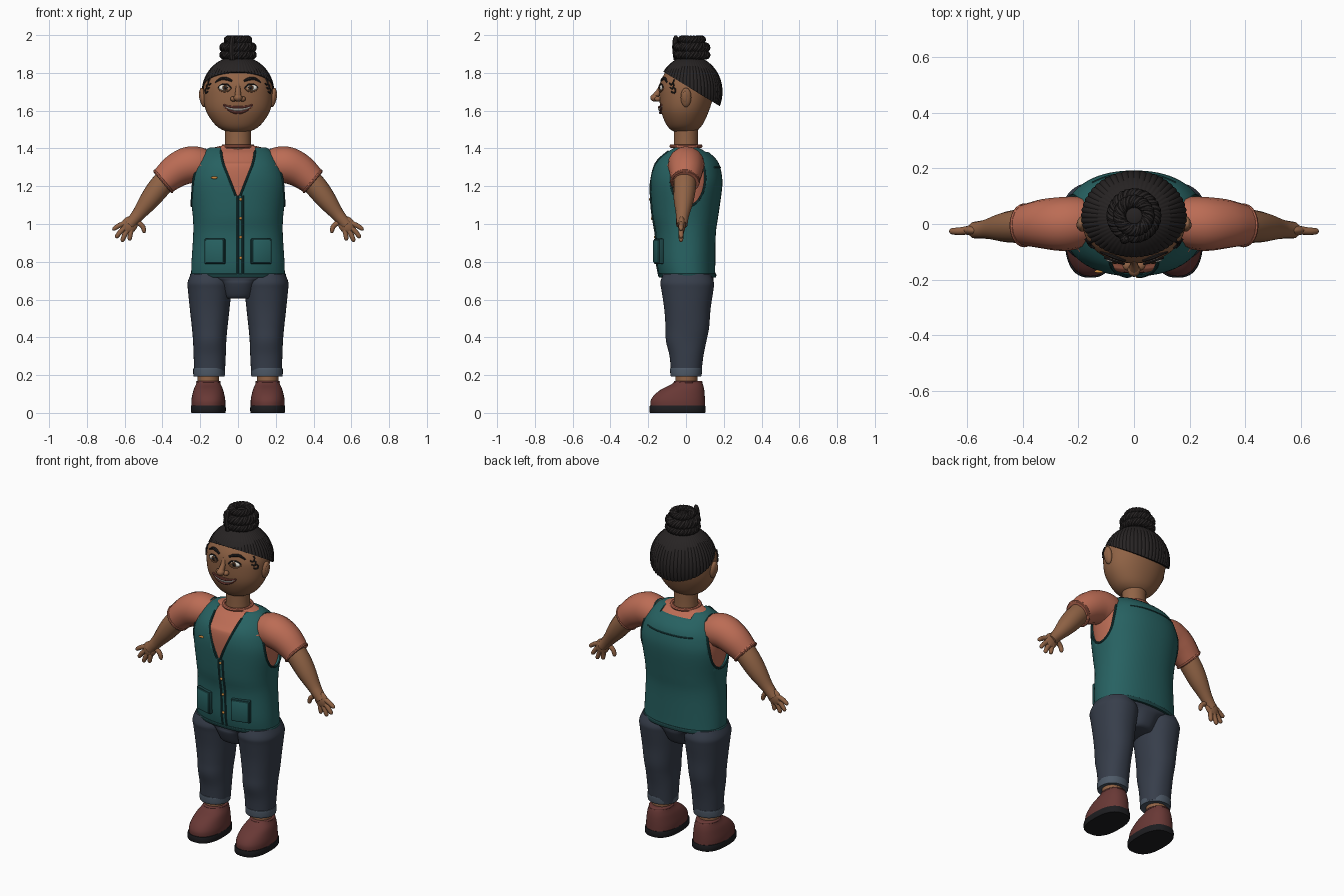
import bpy, bmesh
from math import sin, cos, pi, copysign
from mathutils import Vector, Matrix
from mathutils.bvhtree import BVHTree

if "Cube" in bpy.data.objects:
    bpy.data.objects.remove(bpy.data.objects["Cube"])


def material(name, *rgb):
    m = bpy.data.materials.new(name)
    m.diffuse_color = (*rgb, 1)
    m.use_nodes = True
    m.node_tree.nodes["Principled BSDF"].inputs["Base Color"].default_value = m.diffuse_color
    return m


SKIN = material("skin", .28, .125, .06)
HAIR = material("hair", .02, .017, .017)
TEAL = material("teal cloth", .02, .12, .12)
DTEAL = material("dark teal trim", .012, .06, .062)
CORAL = material("coral cloth", .5, .15, .09)
DENIM = material("denim", .038, .048, .07)
CUFF = material("denim cuff", .075, .1, .135)
SHOE = material("shoe leather", .14, .04, .036)
SOLE = material("sole rubber", .012, .012, .014)
BRASS = material("brass", .6, .25, .05)
WHITE = material("white", .85, .82, .75)
IRIS = material("iris", .08, .035, .015)
LIP = material("lip", .22, .06, .045)


def smooth(o, mat):
    o.data.materials.append(mat)
    bpy.ops.object.select_all(action='DESELECT')
    o.select_set(True)
    bpy.context.view_layer.objects.active = o
    bpy.ops.object.shade_smooth_by_angle(angle=.7)
    return o


def finish(name, bm, mat):
    bmesh.ops.recalc_face_normals(bm, faces=bm.faces)
    me = bpy.data.meshes.new(name)
    bm.to_mesh(me)
    bm.free()
    o = bpy.data.objects.new(name, me)
    bpy.context.collection.objects.link(o)
    return smooth(o, mat)


def spline(keys, k):
    """Catmull-Rom through tuples of any length."""
    P = [keys[0], *keys, keys[-1]]
    out = []
    for a, b, c, d in zip(P, P[1:], P[2:], P[3:]):
        for i in range(k):
            t = i / k
            out.append([.5 * (2*q + (r-p)*t + (2*p-5*q+4*r-s)*t*t + (3*q-p-3*r+s)*t**3)
                        for p, q, r, s in zip(a, b, c, d)])
    return out + [list(keys[-1])]


def loft(name, keys, mat, cx=0, p=2, n=48, k=4):
    """Stack of superellipse rings; key = (z, half width, front y, back y)."""
    bm, rings = bmesh.new(), []
    f = lambda v: copysign(abs(v) ** (2 / p), v)
    for z, rx, y0, y1 in spline(keys, k):
        rings.append([bm.verts.new((cx + rx * f(cos(2*pi*i/n)),
                                    (y0+y1)/2 + (y1-y0)/2 * f(sin(2*pi*i/n)), z)) for i in range(n)])
    for a, b in zip(rings, rings[1:]):
        for i in range(n):
            bm.faces.new((a[i], a[(i+1) % n], b[(i+1) % n], b[i]))
    bm.faces.new(rings[0])
    bm.faces.new(rings[-1])
    return finish(name, bm, mat)


def tube(name, pts, mat, k=4, r=None, cyclic=False, res=2):
    """Round tube; points (x, y, z, radius), or (x, y, z) with r."""
    pts = [(*q, r) if r else q for q in pts]
    pts = pts if cyclic else spline(pts, k)
    cu = bpy.data.curves.new(name, 'CURVE')
    cu.dimensions, cu.bevel_depth, cu.bevel_resolution, cu.use_fill_caps = '3D', 1, res, True
    sp = cu.splines.new('POLY')
    sp.points.add(len(pts) - 1)
    for q, v in zip(sp.points, pts):
        q.co, q.radius = (*v[:3], 1), v[3]
    sp.use_cyclic_u = cyclic
    o = bpy.data.objects.new(name, cu)
    bpy.context.collection.objects.link(o)
    bpy.ops.object.select_all(action='DESELECT')
    o.select_set(True)
    bpy.context.view_layer.objects.active = o
    bpy.ops.object.convert(target='MESH')
    return smooth(bpy.context.view_layer.objects.active, mat)


def ring(name, c, axis, r, minor, mat, n=40):
    q = Vector((0, 0, 1)).rotation_difference(Vector(axis))
    tube(name, [Vector(c) + q @ Vector((r*cos(2*pi*i/n), r*sin(2*pi*i/n), 0)) for i in range(n)],
         mat, r=minor, cyclic=True)


def ball(name, c, size, mat, rot=0):
    bm = bmesh.new()
    M = Matrix.Translation(c) @ Matrix.Rotation(rot, 4, 'Y') @ Matrix.Diagonal((*size, 1))
    bmesh.ops.create_uvsphere(bm, u_segments=24, v_segments=14, radius=1, matrix=M)
    return finish(name, bm, mat)


def slab(name, c, size, mat, rot=0, bevel=.006):
    bm = bmesh.new()
    M = Matrix.Translation(c) @ Matrix.Rotation(rot, 4, 'Z') @ Matrix.Diagonal((*size, 1))
    bmesh.ops.create_cube(bm, size=1, matrix=M)
    if bevel:
        bmesh.ops.bevel(bm, geom=bm.edges[:], offset=bevel, segments=2, affect='EDGES', profile=.5)
    return finish(name, bm, mat)


def prism(name, outline, shift):
    bm = bmesh.new()
    f = bm.faces.new([bm.verts.new(v) for v in outline])
    e = bmesh.ops.extrude_face_region(bm, geom=[f])['geom']
    bmesh.ops.translate(bm, vec=shift, verts=[v for v in e if isinstance(v, bmesh.types.BMVert)])
    return finish(name, bm, DTEAL)


def caster(o):
    tree = BVHTree.FromPolygons([v.co.copy() for v in o.data.vertices],
                                [p.vertices[:] for p in o.data.polygons])
    def hit(p, d, off=0):
        d = Vector(d)
        h = tree.ray_cast(Vector(p) - d * 2, d)[0]
        return (h if h else Vector(p)) - d * off
    return hit


# torso: shirt inside, vest outside with neck and armholes cut away
body = [(.72, .248, -.14, .155), (.8, .246, -.155, .155), (.95, .237, -.16, .158), (1.05, .24, -.178, .172),
        (1.2, .257, -.188, .192), (1.28, .243, -.181, .186), (1.335, .217, -.158, .166),
        (1.38, .185, -.11, .12), (1.405, .15, -.07, .08)]
e = .011
loft("shirt", [(z - (.004 if z > 1.3 else -.03), w-e, a+e, b-e) for z, w, a, b in body]
     + [(1.415, .085, -.075, .075)], CORAL, p=2.25, n=64)
vest = loft("vest", body, TEAL, p=2.25, n=64)
hit = caster(vest)
vee = [(.092, 1.5), (.09, 1.385), (.078, 1.32), (.035, 1.21), (.012, 1.15)]
cutters = [prism("neck_cutter", [(x, -.5, z) for x, z in vee] + [(-x, -.5, z) for x, z in vee[::-1]], (0, .53, 0)),
           slab("back_neck_cutter", (0, .2, 1.43), (.2, .45, .1), DTEAL, bevel=0)]
hole = lambda i, n: (.01 + .092 * cos(2*pi*i/n), 1.245 + .15 * sin(2*pi*i/n))
for s in (1, -1):
    cutters.append(prism("armhole_cutter", [(s*.17, *hole(i, 40)) for i in range(40)], (s*.3, 0, 0)))
for c in cutters:
    c.hide_render = True
    m = vest.modifiers.new("cut", 'BOOLEAN')
    m.object, m.operation, m.solver = c, 'DIFFERENCE', 'EXACT'
    bpy.context.view_layer.objects.active = vest
    bpy.ops.object.modifier_apply(modifier=m.name)
    bpy.data.objects.remove(c)
loft("vest_hem", [(.716, .25, -.143, .158), (.722, .253, -.146, .16), (.734, .253, -.149, .16), (.738, .249, -.147, .157)],
     DTEAL, p=2.25, n=64)
tube("back_yoke_seam", [hit((x/20, 0, 1.3), (0, -1, 0), .0) for x in range(-3, 4)], DTEAL, r=.004)

# vest trims, placket, pockets
for s in (1, -1):
    tube("neck_trim", [hit((s*x, 0, z), (0, 1, 0)) for x, z in vee[1:]], DTEAL, r=.006)
    tube("armhole_trim", [hit((0, *hole(i, 48)), (-s, 0, 0)) if hole(i, 48)[1] < 1.36 else
                          Vector((s*.175, *hole(i, 48))) for i in range(48)], DTEAL, r=.006, cyclic=True)
    tube("placket_edge", [hit((.012 + s*.013, 0, z/100), (0, 1, 0)) for z in range(73, 117, 7)], DTEAL, r=.006)
    y = hit((s*.122, 0, .855), (0, 1, 0)).y
    slab("pocket_border", (s*.122, y-.003, .855), (.112, .026, .134), DTEAL, s*.26)
    slab("pocket", (s*.122, y-.008, .855), (.1, .028, .122), TEAL, s*.26)
for z in (1.13, 1.03, .93, .82):
    ball("button", hit((.014, 0, z), (0, 1, 0), .005), (.008, .006, .008), BRASS)
ball("pin", hit((-.125, 0, 1.245), (0, 1, 0), .003), (.018, .006, .007), BRASS)

# trousers, ankles, shoes
loft("hips", [(.605, .075, -.085, .09), (.62, .085, -.105, .11), (.68, .112, -.13, .14), (.70, .15, -.13, .145),
              (.715, .22, -.13, .145), (.75, .23, -.135, .145)], DENIM, p=2.4)
for s in (1, -1):
    loft("trouser_leg", [(.2, .08, -.078, .08), (.3, .085, -.087, .092), (.38, .088, -.106, .108), (.45, .094, -.108, .122),
                         (.55, .105, -.115, .13), (.65, .115, -.13, .145), (.69, .117, -.136, .148), (.735, .1, -.12, .13)],
         DENIM, s*.15, 2.2)
    loft("trouser_cuff", [(.194, .076, -.075, .075), (.197, .083, -.082, .082), (.233, .084, -.084, .085),
                          (.237, .079, -.08, .081)], CUFF, s*.153, 2.1)
    loft("ankle", [(.13, .055, -.055, .06), (.22, .058, -.055, .06)], SKIN, s*.157)
    loft("sole", [(0, .088, -.188, .098), (.004, .092, -.193, .103), (.034, .092, -.193, .103), (.038, .089, -.19, .1)],
         SOLE, s*.157, 2.5, k=2)
    loft("shoe", [(.036, .09, -.188, .1), (.065, .09, -.187, .1), (.095, .085, -.168, .099), (.125, .077, -.13, .096),
                  (.15, .066, -.08, .09), (.165, .061, -.06, .083)], SHOE, s*.157, 2.25)
    loft("shoe_collar", [(.157, .058, -.058, .08), (.16, .064, -.065, .088), (.167, .064, -.063, .086),
                         (.17, .057, -.056, .079)], SHOE, s*.157)

# arms and hands
for s in (1, -1):
    m = lambda pts: [(s*q[0], *q[1:]) for q in pts]
    tube("sleeve", m([(.16, .005, 1.29, .08), (.2, .005, 1.31, .093), (.26, 0, 1.312, .097), (.33, 0, 1.28, .089),
                      (.40, -.005, 1.222, .073)]), CORAL, k=6, res=6)
    ring("sleeve_cuff", (s*.395, -.005, 1.226), (s*.77, 0, -.64), .071, .008, CORAL)
    tube("forearm", m([(.36, -.005, 1.26, .06), (.42, -.008, 1.19, .06), (.47, -.012, 1.125, .053), (.52, -.017, 1.06, .038),
                       (.545, -.02, 1.03, .033), (.575, -.022, .995, .03)]), SKIN, k=6, res=5)
    ball("palm", (s*.575, -.023, .995), (.042, .02, .05), SKIN, -s*.65)
    for bx, bz, tx, tz in ((.595, 1.005, .665, .97), (.595, .985, .648, .927), (.583, .972, .616, .906),
                           (.565, .972, .575, .912), (.55, 1.02, .49, .955)):
        mid = ((bx+tx)/2 - (.012 if bx == .55 else 0), -.026, (bz+tz)/2 + .004)
        q = Vector((tx-bx, 0, tz-bz)).normalized() * .009
        tube("finger" if bx != .55 else "thumb",
             m([(bx, -.022, bz, .015), (*mid, .0135), (tx-q.x, -.026, tz-q.z, .011), (tx, -.026, tz, .003)]), SKIN, res=3)

# neck and collar
loft("neck", [(1.38, .07, -.066, .066), (1.45, .068, -.064, .064), (1.54, .07, -.064, .066)], SKIN)
ring("shirt_collar", (0, 0, 1.412), (0, 0, 1), .078, .01, CORAL)

# head and face
head = loft("head", [(1.486, .03, -.05, .035), (1.497, .08, -.078, .06), (1.53, .125, -.106, .09), (1.6, .17, -.133, .122),
                     (1.68, .184, -.141, .146), (1.75, .177, -.136, .155), (1.82, .136, -.098, .135),
                     (1.86, .08, -.055, .085), (1.87, .03, -.02, .04)], SKIN, p=2.1)
face = caster(head)
F = lambda x, z, off=0: face((x, 0, z), (0, 1, 0), off)
for s in (1, -1):
    ball("ear", (s*.186, .0, 1.67), (.018, .028, .052), SKIN, s*.15)
    ball("ear_fold", (s*.198, -.004, 1.672), (.008, .016, .032), SKIN, s*.15)
    ball("eye", F(s*.07, 1.722, -.004), (.032, .012, .017), WHITE)
    ball("iris", F(s*.068, 1.722, .006), (.014, .005, .014), IRIS)
    ball("pupil", F(s*.068, 1.722, .01), (.007, .003, .007), SOLE)
    lid = [(.036, 1.718), (.05, 1.735), (.07, 1.741), (.09, 1.736), (.105, 1.722)]
    tube("upper_eyelid", [F(s*x, z, .005) for x, z in lid], HAIR, r=.004)
    tube("lower_eyelid", [F(s*x, 1.72 - (z-1.72)*.9, .004) for x, z in lid], SKIN, r=.004)
    brow = [(.032, 1.757, .006), (.06, 1.768, .009), (.09, 1.768, .008), (.12, 1.75, .004)]
    tube("eyebrow", [(*F(s*x, z), r) for x, z, r in brow], HAIR)
    ball("nostril_wing", (s*.024, -.149, 1.662), (.017, .018, .014), SKIN)
    for i in range(3):
        x, z = .148 + i*.008, 1.765 - i*.022
        tube("temple_curl", [F(s*x, z), F(s*(x+.01), z-.012, .01), F(s*(x+.006), z-.028, .006),
                             F(s*(x-.004), z-.02, .006)], HAIR, r=.004)
tube("nose_bridge", [(0, -.128, 1.74, .012), (0, -.142, 1.705, .014), (0, -.165, 1.672, .018)], SKIN, res=4)
ball("nose_tip", (0, -.165, 1.668), (.023, .024, .02), SKIN)
grin = [(-.078, 1.628), (-.045, 1.616), (0, 1.612), (.045, 1.616), (.078, 1.628)]
tube("teeth", [(*F(x, z - .004, .002), .002 + .009*(1 - abs(x)/.08)) for x, z in grin], WHITE)
tube("upper_lip", [(*F(x, z + .005, .004), .003 + .006*(1 - abs(x)/.08)) for x, z in grin], LIP)
tube("lower_lip", [(*F(x, z - .022*(1 - (x/.078)**2), .004), .003 + .006*(1 - abs(x)/.08)) for x, z in grin], LIP)

# cornrowed hair cap, ridges run to the crown, rim cut on a slant
bm = bmesh.new()
bmesh.ops.create_uvsphere(bm, u_segments=208, v_segments=36, radius=1)
for i, v in enumerate(bm.verts):
    h = Vector((v.co.x, v.co.y)).length
    if h > .01:
        a = round(Vector((v.co.x, v.co.y)).angle_signed(Vector((1, 0))) / (2*pi/208))
        g = 1 + .022 * abs(sin(a * pi / 4))
    v.co = Vector((v.co.x*.188*g, v.co.y*.168*g + .022, v.co.z*.19 + 1.7)) if h > .01 else Vector((0, .022, 1.7 + v.co.z*.19))
bmesh.ops.bisect_plane(bm, geom=bm.verts[:] + bm.edges[:] + bm.faces[:], plane_co=(0, -.11, 1.80),
                       plane_no=(0, .61, 1), clear_inner=True)
bmesh.ops.holes_fill(bm, edges=[e for e in bm.edges if e.is_boundary], sides=0)
finish("hair_cap", bm, HAIR)

# braided bun: three rope rings, core and a loose end
ball("bun_core", (0, .03, 1.925), (.07, .07, .052), HAIR)
for z, R, r, turns in ((1.895, .074, .014, 9), (1.935, .07, .016, 8), (1.975, .052, .013, 7)):
    for j in range(3):
        pts = []
        for i in range(120):
            a = 2*pi*i/120
            t = turns*a + j*2*pi/3
            pts.append(((R + r*cos(t))*cos(a), .03 + (R + r*cos(t))*sin(a), z + r*sin(t)*.9))
        tube("bun_braid", pts, HAIR, r=r*.85, cyclic=True)
tube("loose_braid_end", [(-.03, -.05, 1.87, .016), (-.035, -.057, 1.93, .016), (-.03, -.055, 1.98, .014), (-.028, -.052, 1.997, .006)], HAIR)
